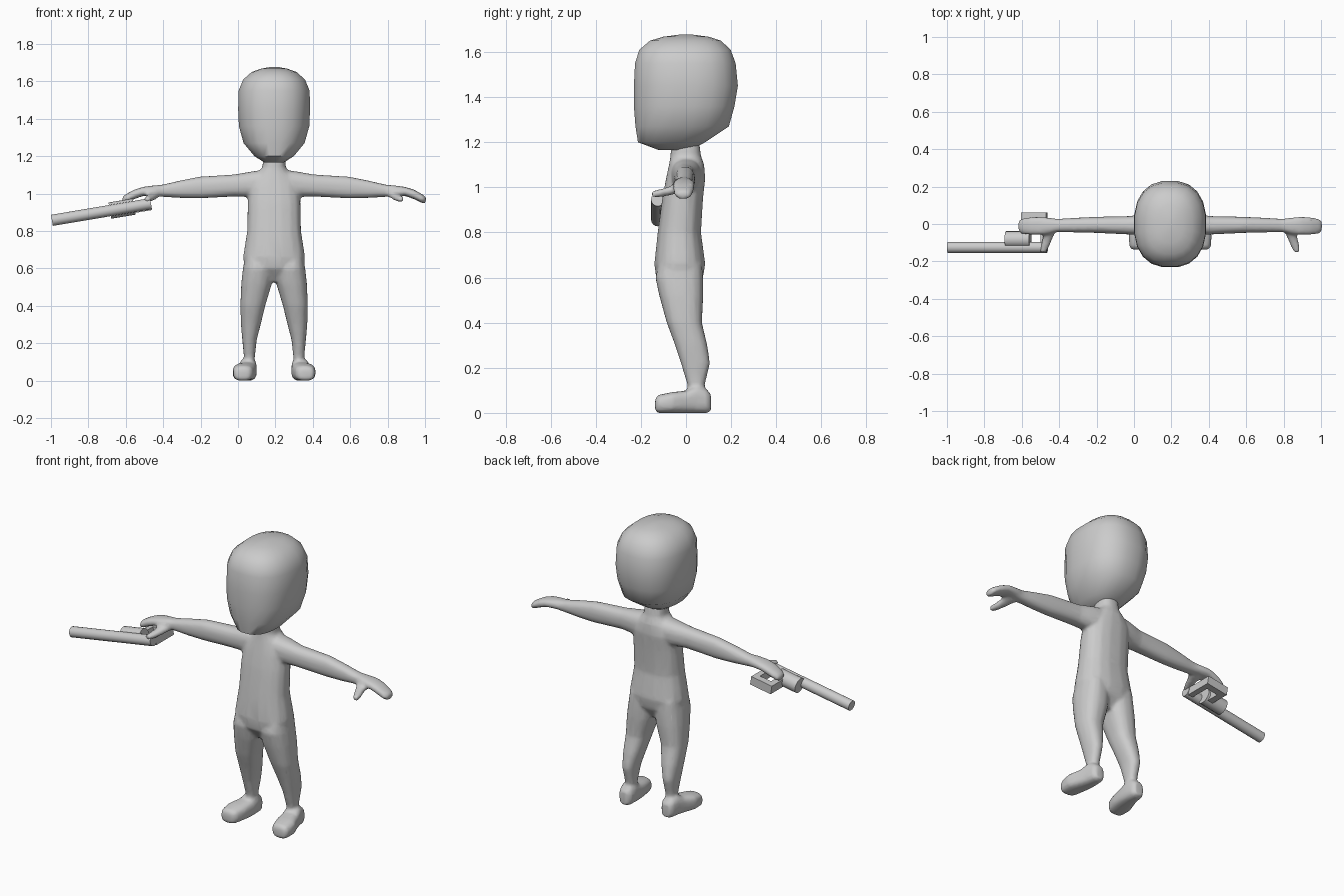
import bpy, bmesh, math
from mathutils import Vector, Matrix

CX = 0.193  # x of the figure's own centre line

grey = bpy.data.materials.new("plain_grey")
grey.diffuse_color = (0.6, 0.6, 0.6, 1)


def loft(bm, axis, rings, side=1, power=2.4, segs=16):
    """Rings (t, a0, a1, b0, b1): rounded sections along an axis; side=-1 mirrors."""
    loops = []
    for t, a0, a1, b0, b1 in rings:
        loop = []
        for i in range(segs):
            ang = 2 * math.pi * (i + 0.5) / segs
            c, s = math.cos(ang), math.sin(ang)
            # scale so the sampled section still reaches its limits
            k = math.cos(math.pi / segs) ** (2 / power)
            u = math.copysign(abs(c) ** (2 / power), c) / k
            v = math.copysign(abs(s) ** (2 / power), s) / k
            a = (a0 + a1) / 2 + u * (a1 - a0) / 2
            b = (b0 + b1) / 2 + v * (b1 - b0) / 2
            p = {"x": (t, a, b), "y": (a, t, b), "z": (a, b, t)}[axis]
            loop.append(bm.verts.new((CX + side * p[0], p[1], p[2])))
        loops.append(loop)
    for low, high in zip(loops, loops[1:]):
        for i in range(segs):
            j = (i + 1) % segs
            bm.faces.new((low[i], low[j], high[j], high[i]))
    bm.faces.new(loops[0])
    bm.faces.new(loops[-1])


def finish(name, bm, smooth=True):
    bmesh.ops.recalc_face_normals(bm, faces=bm.faces[:])
    mesh = bpy.data.meshes.new(name)
    bm.to_mesh(mesh)
    bm.free()
    mesh.materials.append(grey)
    obj = bpy.data.objects.new(name, mesh)
    bpy.context.collection.objects.link(obj)
    if smooth:
        bpy.ops.object.select_all(action="DESELECT")
        bpy.context.view_layer.objects.active = obj
        obj.select_set(True)
        bpy.ops.object.shade_smooth_by_angle(angle=math.radians(50))
    return obj


# Head: narrow chin, flat face, sloping underside at the back
bm = bmesh.new()
loft(bm, "z", [
    (1.165, -0.05, 0.05, -0.12, 0.02),
    (1.20, -0.105, 0.105, -0.213, 0.085),
    (1.27, -0.163, 0.163, -0.224, 0.19),
    (1.36, -0.188, 0.188, -0.231, 0.215),
    (1.45, -0.192, 0.192, -0.231, 0.23),
    (1.55, -0.190, 0.190, -0.226, 0.22),
    (1.61, -0.165, 0.165, -0.207, 0.198),
    (1.65, -0.12, 0.12, -0.16, 0.155),
    (1.668, -0.07, 0.07, -0.10, 0.10),
    (1.677, -0.02, 0.02, -0.03, 0.03)], segs=20)
head = finish("head", bm)
head.data.polygons.foreach_set("use_smooth", [True] * len(head.data.polygons))

# Body: torso and mirrored limbs, fused into one skin
bm = bmesh.new()
loft(bm, "z", [
    (0.53, -0.06, 0.06, -0.08, 0.03),
    (0.60, -0.155, 0.155, -0.132, 0.075),
    (0.66, -0.165, 0.165, -0.140, 0.085),
    (0.80, -0.143, 0.143, -0.125, 0.066),
    (0.95, -0.140, 0.140, -0.105, 0.075),
    (1.04, -0.133, 0.133, -0.088, 0.085),
    (1.10, -0.095, 0.095, -0.075, 0.080),
    (1.14, -0.062, 0.062, -0.068, 0.066),
    (1.22, -0.056, 0.056, -0.066, 0.056)])
for side in (1, -1):
    # Arm and flat hand
    loft(bm, "x", [
        (0.02, -0.07, 0.07, 1.0, 1.13),
        (0.12, -0.062, 0.062, 0.983, 1.118),
        (0.21, -0.056, 0.042, 0.985, 1.102),
        (0.40, -0.047, 0.038, 0.975, 1.09),
        (0.50, -0.045, 0.033, 0.977, 1.07),
        (0.60, -0.042, 0.027, 0.983, 1.047),
        (0.64, -0.052, 0.032, 0.988, 1.044),
        (0.70, -0.058, 0.040, 0.988, 1.036),
        (0.75, -0.058, 0.036, 0.970, 1.020),
        (0.795, -0.052, 0.028, 0.948, 0.995),
        (0.812, -0.035, 0.015, 0.950, 0.982)], side)
    # Thumb
    loft(bm, "y", [
        (-0.02, 0.60, 0.68, 0.980, 1.020),
        (-0.07, 0.625, 0.68, 0.965, 1.005),
        (-0.11, 0.642, 0.69, 0.958, 0.992),
        (-0.15, 0.662, 0.695, 0.955, 0.985)], side)
    # Leg
    loft(bm, "z", [
        (0.66, 0.03, 0.155, -0.12, 0.07),
        (0.60, 0.005, 0.166, -0.135, 0.075),
        (0.52, 0.012, 0.175, -0.118, 0.076),
        (0.40, 0.048, 0.180, -0.085, 0.070),
        (0.30, 0.072, 0.177, -0.048, 0.094),
        (0.22, 0.093, 0.170, -0.022, 0.106),
        (0.12, 0.104, 0.160, 0.008, 0.082),
        (0.05, 0.104, 0.165, 0.005, 0.085)], side)
    # Foot
    loft(bm, "y", [
        (-0.137, 0.135, 0.205, 0.005, 0.065),
        (-0.12, 0.115, 0.217, 0.0, 0.080),
        (-0.06, 0.100, 0.222, 0.0, 0.092),
        (0.0, 0.093, 0.200, 0.0, 0.098),
        (0.05, 0.093, 0.185, 0.0, 0.122),
        (0.09, 0.097, 0.178, 0.0, 0.105),
        (0.11, 0.110, 0.165, 0.005, 0.085)], side, power=3)
body = finish("body", bm)
skin = body.modifiers.new("fuse", "REMESH")
skin.mode = "VOXEL"
skin.voxel_size = 0.01
skin.use_smooth_shade = True
soft = body.modifiers.new("soften", "SMOOTH")
soft.factor = 0.5
soft.iterations = 5
thin = body.modifiers.new("simplify", "DECIMATE")
thin.ratio = 0.3


# Gun parts
def tube(name, start, end, radius, segs):
    a, b = Vector(start), Vector(end)
    turn = (b - a).to_track_quat("Z", "Y").to_matrix().to_4x4()
    bm = bmesh.new()
    bmesh.ops.create_cone(bm, cap_ends=True, segments=segs, radius1=radius,
                          radius2=radius, depth=(b - a).length,
                          matrix=Matrix.Translation((a + b) / 2) @ turn)
    return finish(name, bm)


tube("gun_barrel", (-0.995, -0.125, 0.857), (-0.465, -0.125, 0.946), 0.03, 16)
tube("gun_drum", (-0.685, -0.082, 0.909), (-0.555, -0.082, 0.931), 0.044, 16)

# Open grip: a U-shaped outline, extruded upward and tilted with the barrel
outline = [(-0.068, -0.06), (-0.068, 0.062), (0.068, 0.062), (0.068, -0.10),
           (0.038, -0.10), (0.038, 0.022), (-0.034, 0.022), (-0.034, -0.06)]
bm = bmesh.new()
base = bm.faces.new([bm.verts.new((x, y, -0.025)) for x, y in outline])
top = bmesh.ops.extrude_face_region(bm, geom=[base])["geom"]
bmesh.ops.translate(bm, vec=(0, 0, 0.05),
                    verts=[v for v in top if isinstance(v, bmesh.types.BMVert)])
bm.transform(Matrix.Translation((-0.533, 0, 0.925)) @ Matrix.Rotation(math.radians(-9.5), 4, "Y"))
finish("gun_grip", bm, smooth=False)
